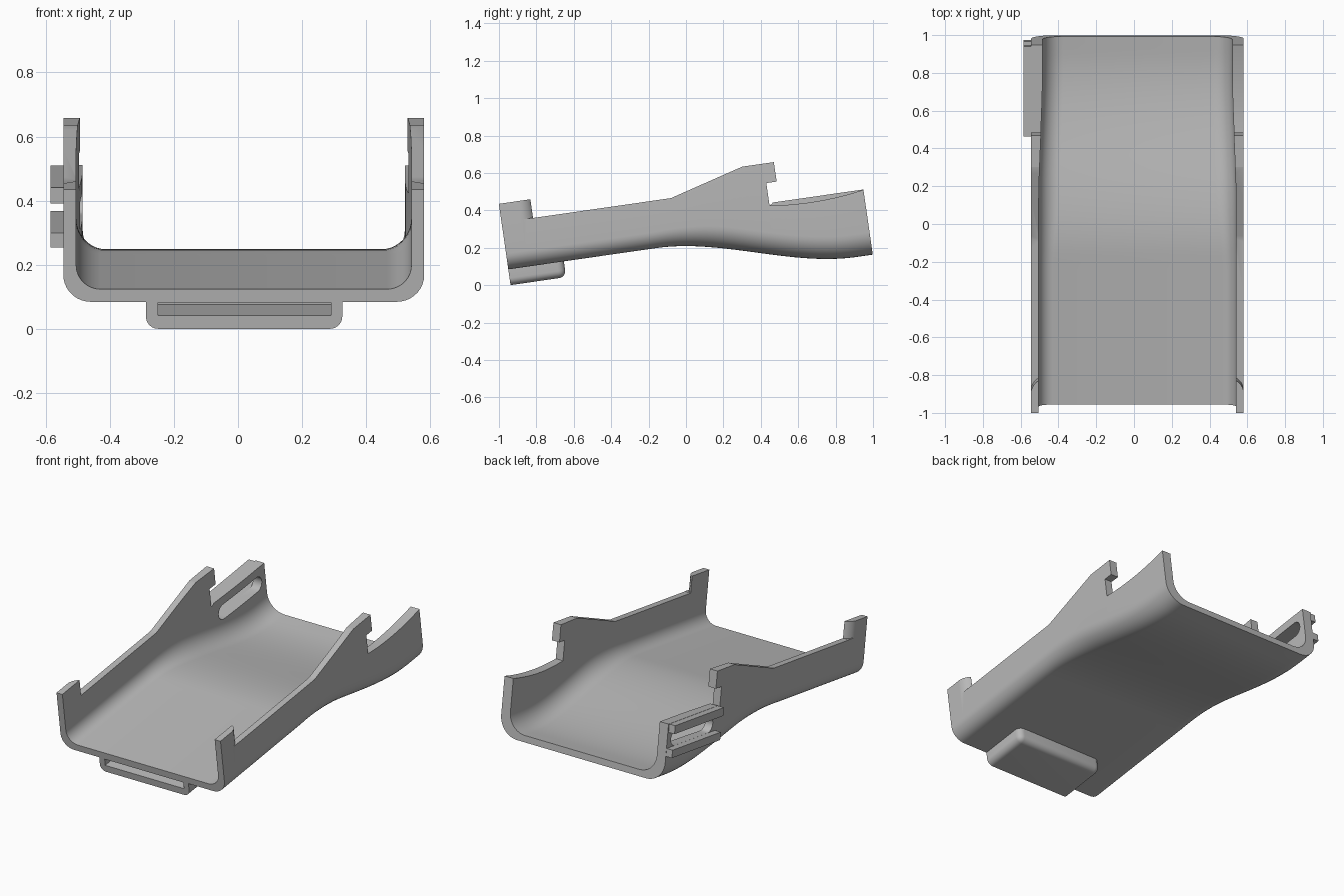
import bpy, bmesh, math
from mathutils import Matrix

if "Cube" in bpy.data.objects:
    bpy.data.objects.remove(bpy.data.objects["Cube"])

grey = bpy.data.materials.new("plain_grey")
grey.use_nodes = True
grey.diffuse_color = (0.48, 0.48, 0.48, 1)
grey.node_tree.nodes["Principled BSDF"].inputs["Base Color"].default_value = (0.48, 0.48, 0.48, 1)

# Parts are built level (x across, y along, z up), then tilted into place
PLACE = Matrix.Translation((0.018, -0.95, 0.085)) @ Matrix.Rotation(math.radians(8.2), 4, 'X')
LENGTH, HALF, WALL = 1.94, 0.5625, 0.04


def smoothstep(a, b, t):
    t = min(max((t - a) / (b - a), 0), 1)
    return t * t * (3 - 2 * t)


def make(name, bm):
    bmesh.ops.recalc_face_normals(bm, faces=bm.faces)
    mesh = bpy.data.meshes.new(name)
    bm.to_mesh(mesh)
    bm.free()
    mesh.materials.append(grey)
    obj = bpy.data.objects.new(name, mesh)
    bpy.context.collection.objects.link(obj)
    return obj


def loft(name, rings):
    bm = bmesh.new()
    rows = [[bm.verts.new(p) for p in ring] for ring in rings]
    n = len(rows[0])
    for a, b in zip(rows, rows[1:]):
        for i in range(n):
            j = (i + 1) % n
            bm.faces.new((a[i], a[j], b[j], b[i]))
    bm.faces.new(rows[0])
    bm.faces.new(rows[-1])
    return make(name, bm)


def prism_x(name, outline, lo, hi):
    return loft(name, [[(x, y, z) for y, z in outline] for x in (lo, hi)])


def prism_z(name, outline, lo, hi):
    return loft(name, [[(x, y, z) for x, y in outline] for z in (lo, hi)])


def box(x0, x1, y0, y1, z0, z1, name):
    return prism_x(name, [(y0, z0), (y1, z0), (y1, z1), (y0, z1)], x0, x1)


def cut(obj, cutter, operation='DIFFERENCE'):
    mod = obj.modifiers.new("cut", 'BOOLEAN')
    mod.operation, mod.solver, mod.object = operation, 'EXACT', cutter
    bpy.context.view_layer.objects.active = obj
    bpy.ops.object.modifier_apply(modifier=mod.name)
    bpy.data.objects.remove(cutter)


def u_path(half, radius, floor, top, steps=9):
    """Open U shape from the right rim down and round to the left rim."""
    right = [(half, top)]
    for i in range(steps + 1):
        a = math.pi / 2 * i / steps
        right.append((half - radius + radius * math.cos(a), floor + radius - radius * math.sin(a)))
    return right + [(-x, z) for x, z in reversed(right)]


# Tray: U section whose floor dips towards the back
rings = []
STATIONS = 56
for i in range(STATIONS + 1):
    y = LENGTH * i / STATIONS
    floor = -0.2 * smoothstep(0.8, 1.85, y)
    grow = 0.035 * smoothstep(0.75, 1.2, y)
    thick = WALL + 0.02 * smoothstep(1.1, 1.8, y)
    outer = u_path(HALF, 0.085 + grow, floor, 0.6)
    inner = u_path(HALF - thick, 0.075 + grow, floor + WALL, 0.6)
    rings.append([(x, y, z) for x, z in outer + inner[::-1]])
tray = loft("tray", rings)

# Side silhouette: front tabs, straight rim, raised hooks and lower back rim
silhouette = [(-0.1, -0.6), (-0.1, 0.354), (0.17, 0.354), (0.17, 0.253), (0.915, 0.253),
              (1.316, 0.365), (1.487, 0.365), (1.487, 0.26), (1.431, 0.26), (1.431, 0.138),
              (1.455, 0.152), (2.1, 0.152), (2.1, -0.6)]
cut(tray, prism_x("rim_cutter", silhouette, -1, 1), 'INTERSECT')

# Shallow scoop in the left back rim
scoop = []
for i in range(17):
    t = i / 16
    scoop.append((1.4312 + 0.5188 * t, 0.138 + 0.014 * t - 0.08 * t * (1 - t)))
scoop += [(1.95, 0.2), (1.4312, 0.2)]
cut(tray, prism_x("scoop_cutter", scoop, 0.3, 1))

# Rounded outer back corners of the front tabs
for side in (1, -1):
    corner = [(0.5235, 0.172), (0.535, 0.165), (0.547, 0.152), (0.556, 0.137),
              (0.5625, 0.118), (0.6, 0.118), (0.6, 0.2), (0.5235, 0.2)]
    cut(tray, prism_z("tab_cutter", [(side * x, y) for x, y in corner], 0.254, 0.5))

# Strap slot through the right back wall, with a rib above and below
slot = []
for i in range(24):
    a = 2 * math.pi * (i + 0.5) / 24
    middle = 1.855 if math.cos(a) > 0 else 1.535
    slot.append((middle + 0.047 * math.cos(a), 0.054 + 0.047 * math.sin(a)))
cut(tray, prism_x("slot_cutter", slot, -1, -0.3))
upper_rib = box(-0.603, -0.55, 1.45, 1.932, 0.101, 0.151, "upper_strap_rib")
lower_rib = box(-0.603, -0.55, 1.46, 1.938, -0.04, 0.007, "lower_strap_rib")

# Pocket under the front, rounded except at its open front and its top
pocket = box(-0.305, 0.307, 0, 0.3, -0.085, 0.004, "front_pocket")
bm = bmesh.new()
bm.from_mesh(pocket.data)
rounded = []
for e in bm.edges:
    a, b = e.verts
    in_front = max(a.co.y, b.co.y) < 0.01
    on_top = min(a.co.z, b.co.z) > 0
    if not in_front and not on_top:
        rounded.append(e)
bmesh.ops.bevel(bm, geom=rounded, offset=0.038, segments=6, profile=0.5, affect='EDGES')
bm.to_mesh(pocket.data)
bm.free()
cut(pocket, box(-0.268, 0.272, -0.1, 0.24, -0.043, -0.002, "pocket_cutter"))

# Tilt everything into place and smooth the curved faces
for part in (tray, upper_rib, lower_rib, pocket):
    part.data.transform(PLACE)
    bpy.ops.object.select_all(action='DESELECT')
    part.select_set(True)
    bpy.context.view_layer.objects.active = part
    bpy.ops.object.shade_smooth_by_angle(angle=math.radians(30))
